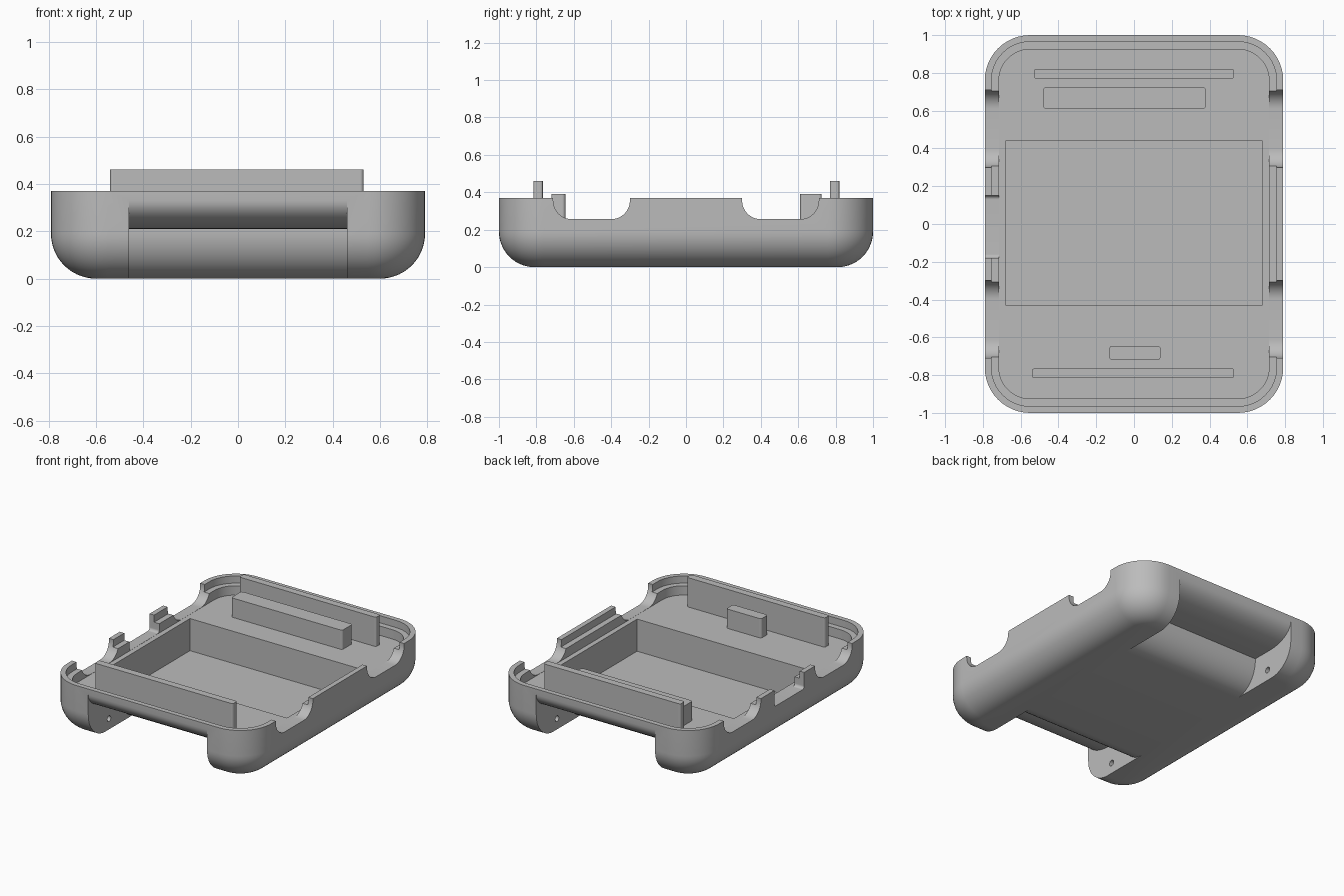
import bpy, bmesh
from math import sin, cos, pi
from mathutils import Matrix

if "Cube" in bpy.data.objects:
    bpy.data.objects.remove(bpy.data.objects["Cube"])

grey = bpy.data.materials.new("plain grey")
grey.use_nodes = True
color = (0.5, 0.5, 0.5, 1)
grey.diffuse_color = color
grey.node_tree.nodes["Principled BSDF"].inputs["Base Color"].default_value = color

HALF_X, HALF_Y, CORNER = 0.79, 1.0, 0.24
RIM, FLOOR, FILLET = 0.37, 0.255, 0.19


def finish(name, bm):
    bmesh.ops.recalc_face_normals(bm, faces=bm.faces)
    mesh = bpy.data.meshes.new(name)
    bm.to_mesh(mesh)
    bm.free()
    mesh.materials.append(grey)
    ob = bpy.data.objects.new(name, mesh)
    bpy.context.collection.objects.link(ob)
    return ob


def arc(cx, cy, rx, ry, a0, a1, n=12):
    return [(cx + rx * cos(a0 + (a1 - a0) * i / n),
             cy + ry * sin(a0 + (a1 - a0) * i / n)) for i in range(n + 1)]


def rounded_rect(hx, hy, r):
    pts = []
    for k, (sx, sy) in enumerate([(1, 1), (-1, 1), (-1, -1), (1, -1)]):
        pts += arc(sx * (hx - r), sy * (hy - r), r, r, k * pi / 2, (k + 1) * pi / 2)
    return pts


def prism(name, pts, x0, x1):
    """Extrude a (y, z) profile along x."""
    bm = bmesh.new()
    face = bm.faces.new([bm.verts.new((x0, y, z)) for y, z in pts])
    new = bmesh.ops.extrude_face_region(bm, geom=[face])["geom"]
    bmesh.ops.translate(bm, vec=(x1 - x0, 0, 0),
                        verts=[v for v in new if isinstance(v, bmesh.types.BMVert)])
    return finish(name, bm)


def block(name, x0, x1, y0, y1, z0, z1, round_edges=0):
    """Upright block, optionally with rounded vertical edges."""
    bm = bmesh.new()
    size = Matrix.Diagonal((x1 - x0, y1 - y0, z1 - z0, 1))
    place = Matrix.Translation(((x0 + x1) / 2, (y0 + y1) / 2, (z0 + z1) / 2))
    bmesh.ops.create_cube(bm, size=1, matrix=place @ size)
    if round_edges:
        upright = [e for e in bm.edges
                   if abs(e.verts[0].co.z - e.verts[1].co.z) > 0.01]
        bmesh.ops.bevel(bm, geom=upright, offset=round_edges, segments=4,
                        profile=0.5, affect='EDGES')
    return finish(name, bm)


def cut(target, cutter):
    mod = target.modifiers.new("cut", 'BOOLEAN')
    mod.operation, mod.solver, mod.object = 'DIFFERENCE', 'EXACT', cutter
    bpy.context.view_layer.objects.active = target
    bpy.ops.object.modifier_apply(modifier=mod.name)
    bpy.data.objects.remove(cutter)


# Tray: rings of (inset, height) from the rounded bottom over the stepped rim
rings = [(FILLET - u, z) for u, z in arc(0, FILLET, FILLET, FILLET, -pi / 2, 0, 14)]
rings += [(0, RIM), (0.035, RIM), (0.035, 0.32), (0.075, 0.32), (0.075, FLOOR)]
bm = bmesh.new()
loops = []
for inset, z in rings:
    outline = rounded_rect(HALF_X - inset, HALF_Y - inset, CORNER - inset)
    loops.append([bm.verts.new((x, y, z)) for x, y in outline])
for low, high in zip(loops, loops[1:]):
    for i in range(len(low)):
        j = (i + 1) % len(low)
        bm.faces.new((low[i], low[j], high[j], high[i]))
bm.faces.new(loops[0])
bm.faces.new(loops[-1])
tray = finish("tray", bm)

# Deep central compartment
cut(tray, block("compartment_cutter", -0.68, 0.68, -0.43, 0.44, 0.03, 0.6))

# Strap recesses between the lugs at both ends
recess = [(0.475, -0.05)] + arc(0.475, 0.2, 0.175, 0.2, -pi / 2, 0)
recess += [(0.65, 0.21)] + arc(0.8, 0.33, 0.2, 0.12, -pi / 2, 0)
recess += [(1.05, 0.33), (1.05, -0.05)]
for s in (-1, 1):
    cut(tray, prism("recess_cutter", [(s * y, z) for y, z in recess], -0.46, 0.46))

# Pin holes through the inner lug faces
for s in (-1, 1):
    hole = arc(s * 0.77, 0.075, 0.02, 0.02, 0, 2 * pi, 16)[:-1]
    cut(tray, prism("pin_hole_cutter", hole, -0.51, 0.51))


# Rounded openings in the side walls
def opening(y0, y1, r):
    base = FLOOR + 0.001
    return ([(y0, 0.5)] + arc(y0 + r, base + r, r, r, pi, 1.5 * pi)
            + arc(y1 - r, base + r, r, r, 1.5 * pi, 2 * pi) + [(y1, 0.5)])


for side in (-1, 1):
    for y0, y1 in ((-0.71, -0.3), (0.3, 0.71)):
        cut(tray, prism("side_cutter", opening(y0, y1, 0.1), side * 0.7, side * 0.9))
cut(tray, prism("right_gap_cutter", opening(-0.18, 0.15, 0.02), -0.9, -0.7))

bpy.ops.object.select_all(action='DESELECT')
tray.select_set(True)
bpy.context.view_layer.objects.active = tray
bpy.ops.object.shade_smooth_by_angle(angle=0.6)

# Upright end plates and the lower blocks beside them
block("back_plate", -0.53, 0.53, 0.77, 0.82, 0.24, 0.46, 0.012)
block("front_plate", -0.54, 0.53, -0.815, -0.765, 0.24, 0.46, 0.012)
block("back_block", -0.48, 0.38, 0.61, 0.725, 0.24, 0.39, 0.015)
block("front_block", -0.13, 0.14, -0.72, -0.645, 0.24, 0.39, 0.015)
